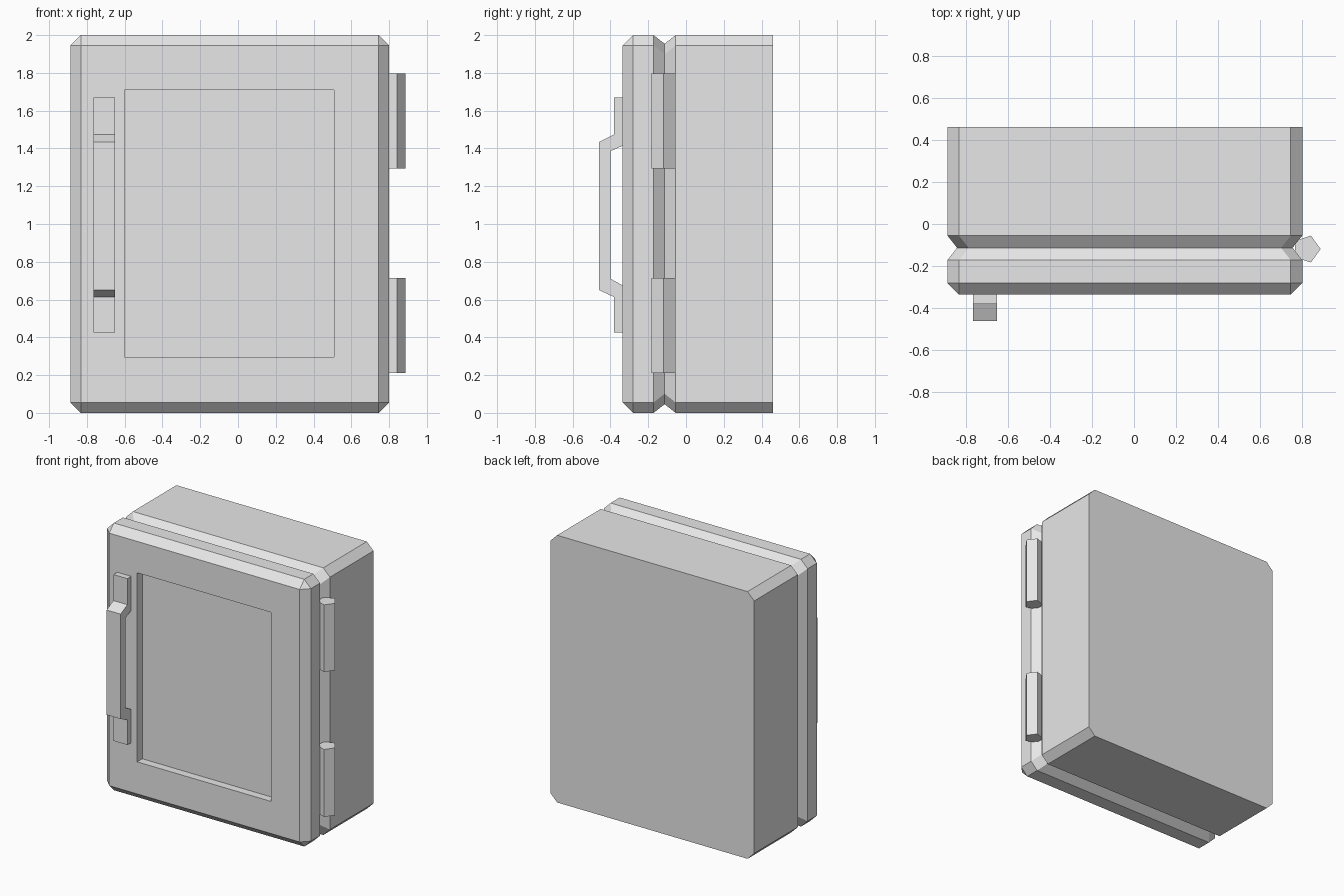
import bpy
import bmesh
from math import cos, sin, tau

cube = bpy.data.objects.get("Cube")
if cube:
    bpy.data.objects.remove(cube, do_unlink=True)

grey = bpy.data.materials.new("light grey metal")
grey.use_nodes = True
grey.diffuse_color = (0.8, 0.8, 0.8, 1)
grey.node_tree.nodes["Principled BSDF"].inputs["Base Color"].default_value = (0.8, 0.8, 0.8, 1)


def finish(name, bm):
    bmesh.ops.remove_doubles(bm, verts=bm.verts, dist=0.0005)
    bmesh.ops.recalc_face_normals(bm, faces=bm.faces)
    mesh = bpy.data.meshes.new(name)
    bm.to_mesh(mesh)
    bm.free()
    mesh.materials.append(grey)
    obj = bpy.data.objects.new(name, mesh)
    bpy.context.collection.objects.link(obj)
    return obj


def ring(y, x0, x1, z0, z1, c):
    """Rectangle in the xz plane with corners cut by c."""
    return [(x0 + c, y, z0), (x1 - c, y, z0), (x1, y, z0 + c), (x1, y, z1 - c),
            (x1 - c, y, z1), (x0 + c, y, z1), (x0, y, z1 - c), (x0, y, z0 + c)]


def loft(name, rings, cap_start=False, cap_end=False):
    """Skin a row of rings, optionally closing its ends."""
    bm = bmesh.new()
    rows = [[bm.verts.new(p) for p in r] for r in rings]
    for a, b in zip(rows, rows[1:]):
        for i in range(len(a)):
            j = (i + 1) % len(a)
            bm.faces.new((a[i], a[j], b[j], b[i]))
    if cap_start:
        bm.faces.new(rows[0])
    if cap_end:
        bm.faces.new(rows[-1])
    return finish(name, bm)


# Cabinet and door meet at the bottom of a V-shaped groove
LEFT, RIGHT, TOP, CUT = -0.887, 0.8, 2.0, 0.055
FRONT, SEAM, BACK = -0.335, -0.113, 0.46


def outline(y, inset=0.0, cut=CUT):
    return ring(y, LEFT + inset, RIGHT - inset, inset, TOP - inset, cut)


groove = outline(SEAM, 0.046)
loft("cabinet", [outline(BACK), outline(-0.055), groove], cap_start=True)

# Door with bevelled front edges and a sunken panel
panel = (-0.6, 0.507, 0.295, 1.71, 0)
loft("door", [groove, outline(-0.172), outline(FRONT + CUT), outline(FRONT, CUT, 0),
              ring(FRONT, *panel), ring(FRONT + 0.06, *panel)], cap_end=True)

# Pull handle: side profile in y and z, extruded across x
profile = [(FRONT, 1.67), (-0.38, 1.67), (-0.38, 1.475), (-0.46, 1.435),
           (-0.46, 0.65), (-0.38, 0.613), (-0.38, 0.425), (FRONT, 0.425),
           (FRONT, 0.675), (-0.4, 0.71), (-0.4, 1.385), (FRONT, 1.415)]
loft("handle", [[(x, y, z) for y, z in profile] for x in (-0.766, -0.65)], True, True)

# Five-sided hinge barrels
for name, low, high in (("lower_hinge", 0.21, 0.715), ("upper_hinge", 1.295, 1.797)):
    loft(name, [[(0.82 + 0.067 * cos(tau * i / 5), -0.119 + 0.067 * sin(tau * i / 5), z)
                 for i in range(5)] for z in (low, high)], True, True)
